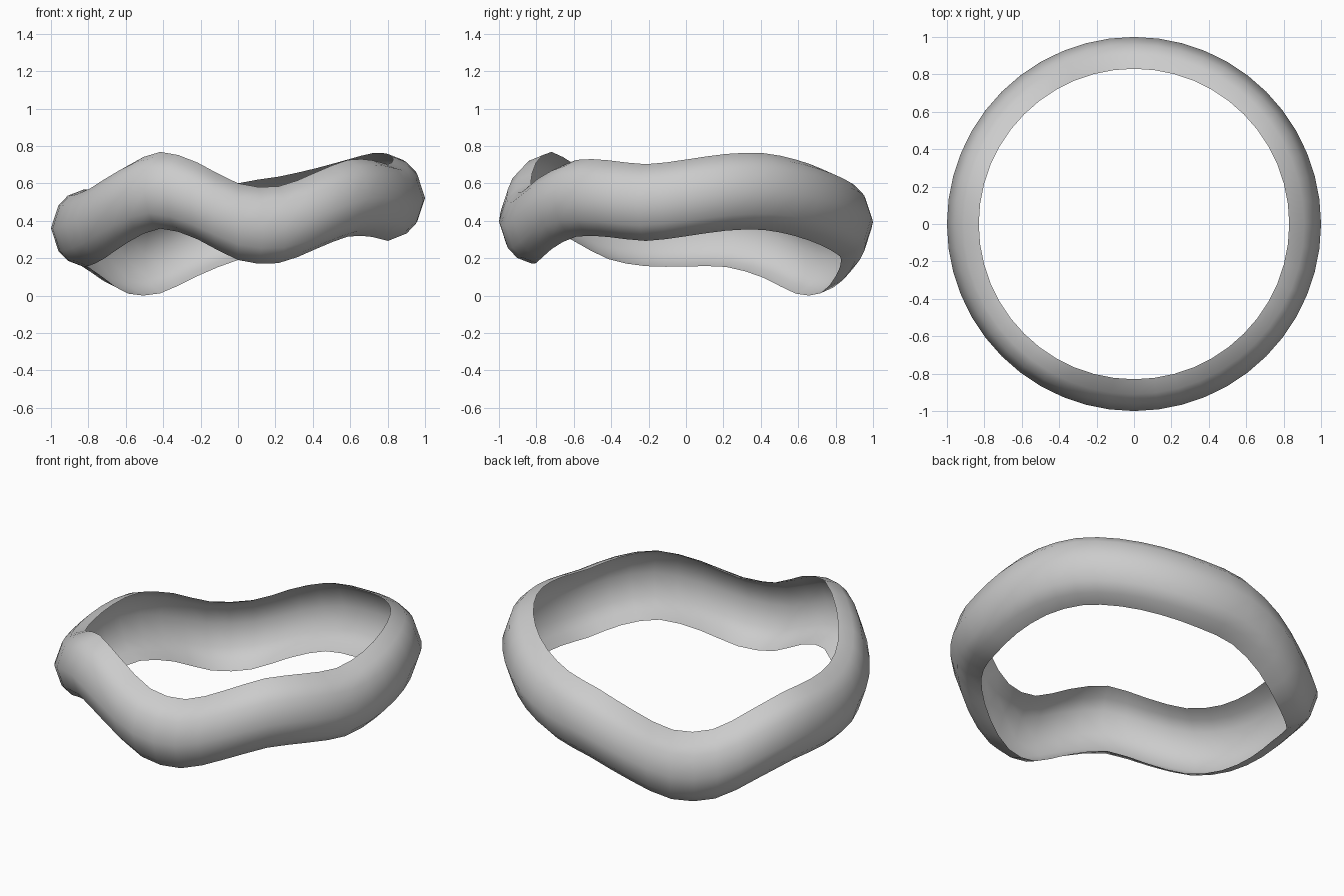
import bpy, bmesh
from math import cos, sin, tau

if "Cube" in bpy.data.objects:
    bpy.data.objects.remove(bpy.data.objects["Cube"])

# Height of the band's centre line, every 15 degrees counter-clockwise from +x
WAVE = [.522, .552, .556, .522, .475, .43, .395, .31, .217, .215, .30, .358,
        .36, .362, .40, .49, .563, .505, .395, .378, .453, .52, .518, .497]
# Open C-shaped cross-section: (radius, height above the centre line)
HALF = [(.83, .205), (.91, .174), (.96, .122)]
PROFILE = [(r, -h) for r, h in HALF] + [(1.0, 0)] + HALF[::-1]
SEGMENTS = 48


def wave(t):
    """Smooth periodic interpolation of WAVE, t in 0..1."""
    n = len(WAVE)
    i = int(t * n)
    f = t * n - i
    a, b, c, d = (WAVE[(i + k) % n] for k in (-1, 0, 1, 2))
    return b + .5 * f * (c - a + f * (2*a - 5*b + 4*c - d + f * (3*(b - c) + d - a)))


# Wavy ring band, a thin open shell
bm = bmesh.new()
rings = []
for s in range(SEGMENTS):
    a, z = tau * s / SEGMENTS, wave(s / SEGMENTS)
    rings.append([bm.verts.new((r * cos(a), r * sin(a), z + h)) for r, h in PROFILE])
for s in range(SEGMENTS):
    p, q = rings[s], rings[(s + 1) % SEGMENTS]
    for k in range(len(PROFILE) - 1):
        bm.faces.new((p[k], q[k], q[k + 1], p[k + 1])).smooth = True

# Stand the lowest point on the ground
low = min(v.co.z for v in bm.verts)
for v in bm.verts:
    v.co.z -= low

mesh = bpy.data.meshes.new("wavy_ring_band")
bm.to_mesh(mesh)
bm.free()
band = bpy.data.objects.new("wavy_ring_band", mesh)
bpy.context.collection.objects.link(band)
